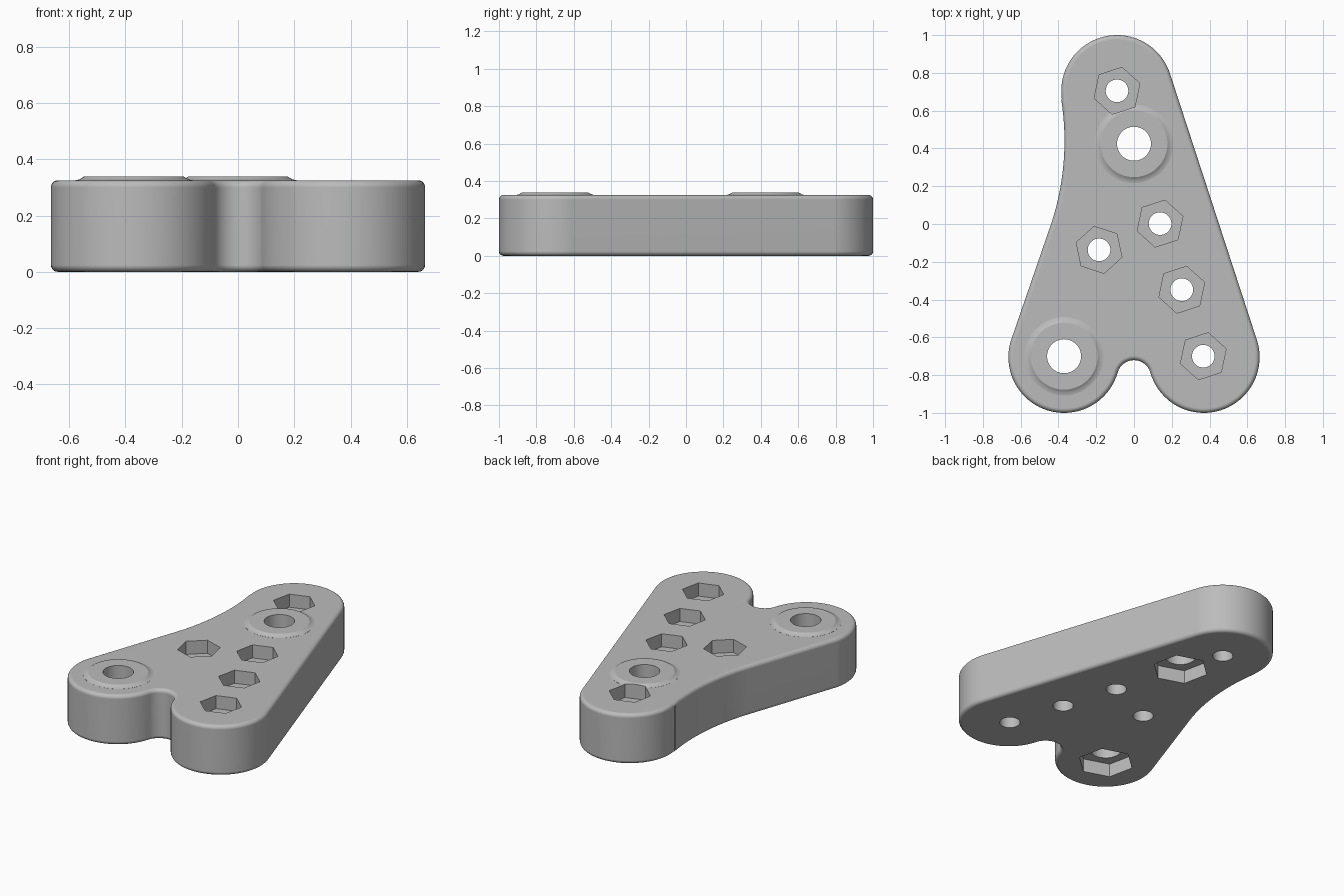
import bpy, bmesh
from math import radians, cos, sin, pi
from mathutils import Vector

cube = bpy.data.objects.get("Cube")
if cube:
    bpy.data.objects.remove(cube, do_unlink=True)

TOP = 0.325       # plate thickness
ROUND = 0.024     # rim rounding
DEPTH = 0.085     # nut pocket depth

grey = bpy.data.materials.new("light grey")
grey.use_nodes = True
grey.diffuse_color = (0.5, 0.5, 0.5, 1)
grey.node_tree.nodes["Principled BSDF"].inputs["Base Color"].default_value = (0.5, 0.5, 0.5, 1)


def finish(bm, name):
    bmesh.ops.recalc_face_normals(bm, faces=bm.faces)
    mesh = bpy.data.meshes.new(name)
    bm.to_mesh(mesh)
    bm.free()
    mesh.materials.append(grey)
    ob = bpy.data.objects.new(name, mesh)
    bpy.context.collection.objects.link(ob)
    return ob


def arc(x, y, r, start, end, steps):
    angles = [radians(start + (end - start) * i / steps) for i in range(steps + 1)]
    return [Vector((x + r * cos(a), y + r * sin(a), 0)) for a in angles]


def prism(name, x, y, r, z0, z1, sides, turn=0):
    bm = bmesh.new()
    ring = [bm.verts.new((p.x, p.y, z0)) for p in arc(x, y, r, turn, turn + 360, sides)[:-1]]
    face = bm.faces.new(ring)
    out = bmesh.ops.extrude_face_region(bm, geom=[face])["geom"]
    for v in out:
        if isinstance(v, bmesh.types.BMVert):
            v.co.z = z1
    return finish(bm, name)


def boss(x, y):
    # Low disc with a filleted foot, turned from a short profile
    profile = [(0, 0.3), (0.208, 0.3), (0.208, 0.3255), (0.196, 0.328),
               (0.186, 0.333), (0.177, 0.339), (0, 0.339)]
    bm = bmesh.new()
    verts = [bm.verts.new((r, 0, z)) for r, z in profile]
    edges = [bm.edges.new(pair) for pair in zip(verts, verts[1:])]
    bmesh.ops.spin(bm, geom=verts + edges, cent=(0, 0, 0), axis=(0, 0, 1),
                   angle=2 * pi, steps=64)
    bmesh.ops.remove_doubles(bm, verts=bm.verts, dist=0.0001)
    bmesh.ops.translate(bm, verts=bm.verts, vec=(x, y, 0))
    return finish(bm, "boss")


def combine(target, tool, operation):
    mod = target.modifiers.new(operation.lower(), "BOOLEAN")
    mod.operation, mod.solver, mod.object = operation, "EXACT", tool
    bpy.context.view_layer.objects.active = target
    bpy.ops.object.modifier_apply(modifier=mod.name)
    bpy.data.objects.remove(tool, do_unlink=True)


# Plate outline: three lobes, a notch between the feet and a hollow left flank
outline = (arc(0.37, -0.705, 0.295, 196, 378, 40)
           + arc(-0.09, 0.705, 0.295, 18, 188, 40)
           + arc(-1.768, 0.44, 1.4, 9, -18, 16)
           + arc(-0.37, -0.705, 0.295, 162, 344, 40)
           + arc(0, -0.811, 0.09, 164, 16, 20)[1:-1])
bm = bmesh.new()
base = bm.faces.new([bm.verts.new(p) for p in outline])
out = bmesh.ops.extrude_face_region(bm, geom=[base])["geom"]
bmesh.ops.translate(bm, vec=(0, 0, TOP),
                    verts=[v for v in out if isinstance(v, bmesh.types.BMVert)])
rims = [e for e in bm.edges if abs(e.verts[0].co.z - e.verts[1].co.z) < 0.001]
bmesh.ops.bevel(bm, geom=rims, offset=ROUND, segments=5, profile=0.5, affect="EDGES")
plate = finish(bm, "bracket_plate")

# Raised bosses with through holes and nut pockets underneath
for x, y in [(0, 0.425), (-0.37, -0.7)]:
    combine(plate, boss(x, y), "UNION")
    combine(plate, prism("hole_cutter", x, y, 0.09, -0.2, 0.6, 48), "DIFFERENCE")
    combine(plate, prism("nut_cutter", x, y, 0.166, -0.2, DEPTH, 6, 42), "DIFFERENCE")

# Small through holes with nut pockets on top
for x, y, turn in [(-0.09, 0.705, 18), (0.138, 0.002, 18), (-0.185, -0.137, 42),
                   (0.253, -0.348, 18), (0.367, -0.7, 18)]:
    combine(plate, prism("hole_cutter", x, y, 0.06, -0.2, 0.6, 40), "DIFFERENCE")
    combine(plate, prism("nut_cutter", x, y, 0.127, TOP - DEPTH, 0.6, 6, turn), "DIFFERENCE")

# Smooth walls with crisp pocket edges
bpy.ops.object.select_all(action="DESELECT")
plate.select_set(True)
bpy.context.view_layer.objects.active = plate
bpy.ops.object.shade_smooth_by_angle(angle=radians(30))
weighted = plate.modifiers.new("weighted_normals", "WEIGHTED_NORMAL")
weighted.keep_sharp = True
